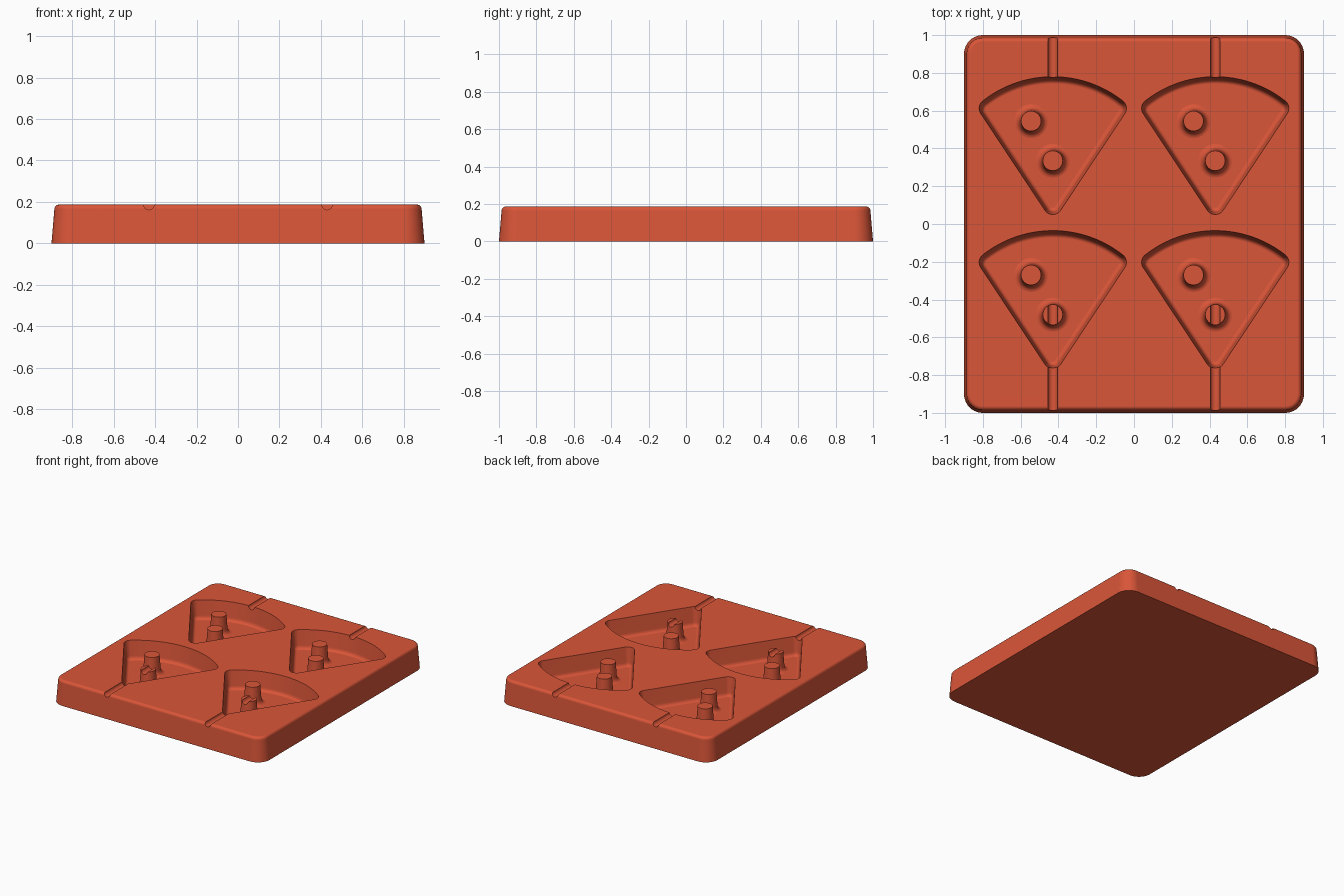
import bpy, bmesh, math
from mathutils import Vector

cube = bpy.data.objects.get("Cube")
if cube:
    bpy.data.objects.remove(cube, do_unlink=True)

TOP, FLOOR = 0.187, 0.045      # tray top and cavity floor heights
COLS = (-0.43, 0.43)           # cavity columns
ROWS = (-0.815, 0.0)           # cavity row offsets

red = bpy.data.materials.new("brick red")
red.use_nodes = True
colour = (0.70, 0.092, 0.040, 1)
red.diffuse_color = colour
red.node_tree.nodes["Principled BSDF"].inputs["Base Color"].default_value = colour


def arc(cx, cy, r, a0, a1, n):
    return [(cx + r * math.cos(a0 + (a1 - a0) * i / n),
             cy + r * math.sin(a0 + (a1 - a0) * i / n)) for i in range(n + 1)]


def loft(name, outline, profile, at=(0, 0)):
    """Stack outline(inset) rings at each height of the profile and cap the ends."""
    bm = bmesh.new()
    rings = [[bm.verts.new((x + at[0], y + at[1], z)) for x, y in outline(inset)]
             for inset, z in profile]
    n = len(rings[0])
    for a, b in zip(rings, rings[1:]):
        for i in range(n):
            j = (i + 1) % n
            bm.faces.new((a[i], a[j], b[j], b[i]))
    bm.faces.new(rings[0])
    bm.faces.new(rings[-1])
    bmesh.ops.recalc_face_normals(bm, faces=bm.faces)
    mesh = bpy.data.meshes.new(name)
    bm.to_mesh(mesh)
    bm.free()
    mesh.materials.append(red)
    obj = bpy.data.objects.new(name, mesh)
    bpy.context.collection.objects.link(obj)
    return obj


def tray_outline(inset):
    r = 0.1
    pts = []
    for k, (sx, sy) in enumerate(((1, 1), (-1, 1), (-1, -1), (1, -1))):
        a = k * math.pi / 2
        pts += arc(sx * (0.9 - r), sy * (1 - r), r - inset, a, a + math.pi / 2, 10)
    return pts


def slice_outline(inset):
    """Rounded wedge: tip at the front, bowed edge at the back."""
    r = 0.05 - inset
    tip_y, cx, bow_y, bow_r = 0.10, 0.34, 0.18, 0.55
    cy = bow_y + math.sqrt(bow_r ** 2 - cx ** 2)
    side = -math.atan2(cx, cy - tip_y)
    bow = math.atan2(cy - bow_y, cx)
    pi = math.pi
    return (arc(0, tip_y, r, -pi - side, side, 8)
            + arc(cx, cy, r, side, bow, 8)
            + arc(0, bow_y, bow_r + r, bow, pi - bow, 24)[1:-1]
            + arc(-cx, cy, r, pi - bow, pi - side, 8))


def post_outline(inset):
    return arc(0, 0, 0.09 - inset, 0, 2 * math.pi, 32)[:-1]


def fillet(inset, z, size_in, size_z, concave):
    """Quarter-round profile points, from (inset, z)."""
    pts = []
    for i in range(6):
        t = i / 5 * math.pi / 2
        s, c = math.sin(t), 1 - math.cos(t)
        pts.append((inset + size_in * (s if concave else c),
                    z + size_z * (c if concave else s)))
    return pts


def groove_cutter(x, y0, y1):
    bpy.ops.mesh.primitive_cylinder_add(
        vertices=24, radius=0.026, depth=y1 - y0,
        location=(x, (y0 + y1) / 2, TOP + 0.001), rotation=(math.pi / 2, 0, 0))
    obj = bpy.context.object
    obj.data.materials.append(red)
    return obj


def activate(obj):
    bpy.ops.object.select_all(action='DESELECT')
    obj.select_set(True)
    bpy.context.view_layer.objects.active = obj


def cut(obj, cutter):
    mod = obj.modifiers.new("cut", 'BOOLEAN')
    mod.operation = 'DIFFERENCE'
    mod.solver = 'EXACT'
    mod.object = cutter
    activate(obj)
    bpy.ops.object.modifier_apply(modifier=mod.name)


def finish(obj):
    activate(obj)
    bpy.ops.object.shade_smooth_by_angle(angle=math.radians(32))
    mod = obj.modifiers.new("even shading", 'WEIGHTED_NORMAL')
    mod.keep_sharp = True


# Tray block with drafted sides and a rounded top edge
tray = loft("mould_tray", tray_outline,
            [(0, 0)] + fillet(0.014, TOP - 0.022, 0.022, 0.022, False))

# Wedge cavities with drafted walls and filleted floors
wall = [(i, z) for i, z in reversed(fillet(0.014, FLOOR + 0.03, 0.024, -0.03, False))]
cavity_profile = wall + [(0, TOP), (0, TOP + 0.05)]
posts = []
cutters = []
for x in COLS:
    for row, y in zip(("front", "back"), ROWS):
        cutters.append(loft("cavity_cutter", slice_outline, cavity_profile, (x, y)))
        # Flared posts standing in the cavity
        profile = ([(0, FLOOR - 0.015)] + fillet(0, FLOOR, 0.03, 0.04, True)
                   + [(0.037, TOP)])
        side = "right" if x < 0 else "left"
        loft_at = {"side": (x - 0.115, y + 0.545), "centre": (x, y + 0.335)}
        for kind, at in loft_at.items():
            post = loft(f"{row}_{side}_{kind}_post", post_outline, profile, at)
            posts.append(post)
            if row == "front" and kind == "centre":
                grooved = post
    # Stick grooves at both ends; the front one also notches the post
    front_groove = groove_cutter(x, -1.1, -0.40)
    cut(grooved, front_groove)
    cutters += [front_groove, groove_cutter(x, 0.70, 1.1)]

for c in cutters:
    cut(tray, c)
for c in cutters:
    bpy.data.objects.remove(c, do_unlink=True)
for obj in [tray] + posts:
    finish(obj)
